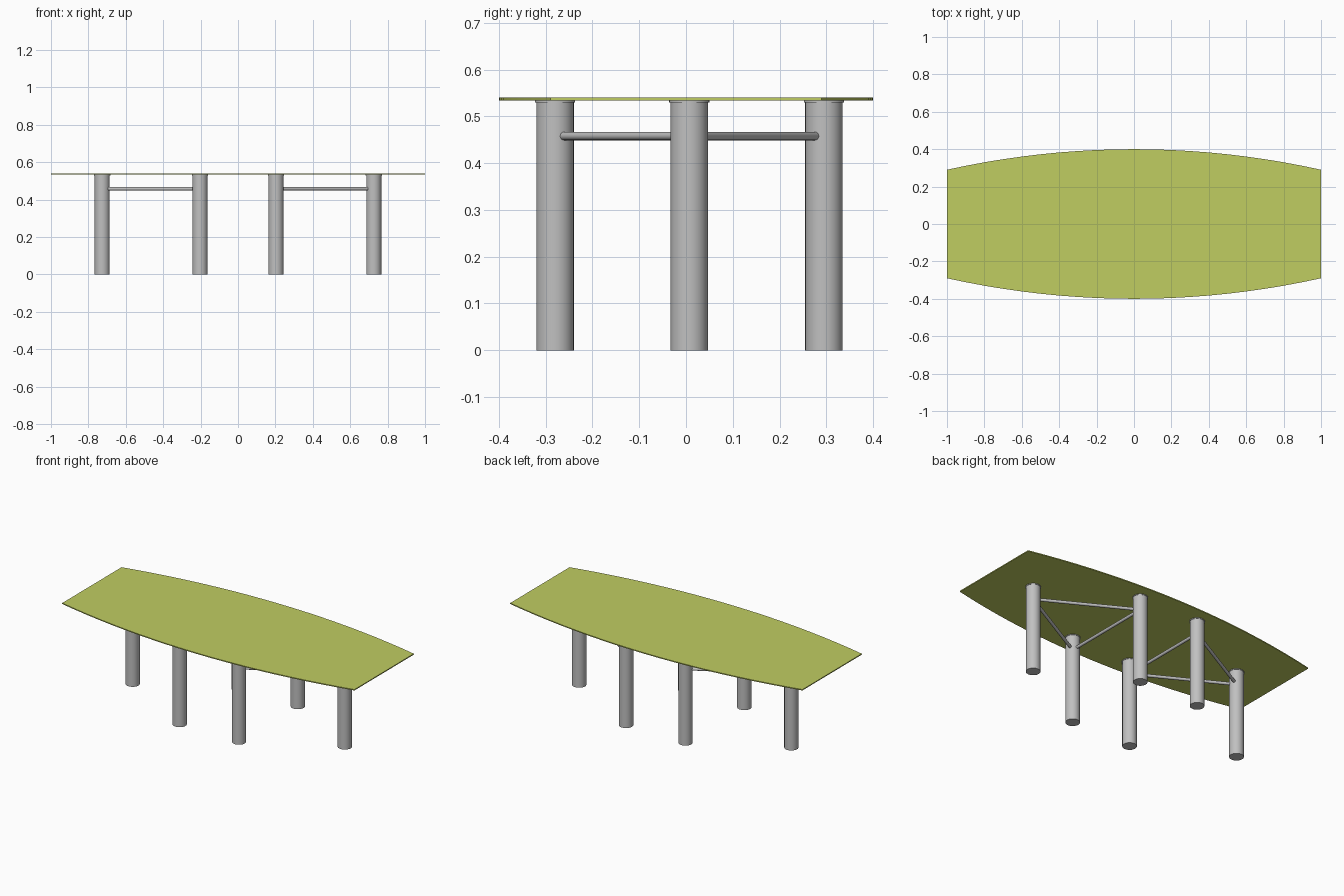
import bpy
import bmesh
import math
from mathutils import Vector

cube = bpy.data.objects.get("Cube")
if cube:
    bpy.data.objects.remove(cube, do_unlink=True)


def make_material(name, color):
    mat = bpy.data.materials.new(name)
    mat.use_nodes = True
    mat.diffuse_color = color
    mat.node_tree.nodes["Principled BSDF"].inputs["Base Color"].default_value = color
    return mat


olive = make_material("olive green", (0.53, 0.61, 0.12, 1))
grey = make_material("light grey", (0.53, 0.53, 0.53, 1))

TOP, UNDER = 0.54, 0.534
LEG_TOP = 0.53
BAR_Z = 0.458


def rod(name, start, end, radius, sides=32):
    """Capped cylinder between two points."""
    a, b = Vector(start), Vector(end)
    bpy.ops.mesh.primitive_cylinder_add(
        vertices=sides, radius=radius, depth=(b - a).length, location=(a + b) / 2,
        rotation=(b - a).to_track_quat("Z", "Y").to_euler())
    obj = bpy.context.object
    obj.name = name
    obj.data.materials.append(grey)
    bpy.ops.object.shade_smooth_by_angle(angle=math.radians(40))
    return obj


def tabletop_half(name, side):
    """Half of a boat-shaped board: curved long edges, straight end."""
    steps = 10
    mid, end = 0.4, 0.29
    radius = (1 + (mid - end) ** 2) / (2 * (mid - end))
    edge = []
    for i in range(steps + 1):
        x = i / steps
        edge.append((side * x, mid - radius + math.sqrt(radius ** 2 - x * x)))
    outline = edge + [(x, -y) for x, y in reversed(edge)]
    bm = bmesh.new()
    face = bm.faces.new([bm.verts.new((x, y, UNDER)) for x, y in outline])
    grown = bmesh.ops.extrude_face_region(bm, geom=[face])["geom"]
    for v in grown:
        if isinstance(v, bmesh.types.BMVert):
            v.co.z = TOP
    bmesh.ops.recalc_face_normals(bm, faces=bm.faces)
    mesh = bpy.data.meshes.new(name)
    bm.to_mesh(mesh)
    bm.free()
    mesh.materials.append(olive)
    obj = bpy.data.objects.new(name, mesh)
    bpy.context.collection.objects.link(obj)


# Each half: board, three legs in a triangle, mounting plates, tie bars
for label, side in (("left", 1), ("right", -1)):
    tabletop_half(f"{label}_tabletop", side)
    legs = {
        "outer": (side * 0.726, 0.007),
        "front": (side * 0.203, -0.28),
        "back": (side * 0.203, 0.295),
    }
    for place, (x, y) in legs.items():
        rod(f"{label}_{place}_leg", (x, y, 0), (x, y, LEG_TOP), 0.04)
        rod(f"{label}_{place}_plate", (x, y, LEG_TOP), (x, y, UNDER), 0.043)
    for p, q in (("outer", "front"), ("outer", "back"), ("front", "back")):
        rod(f"{label}_{p}_{q}_bar", (*legs[p], BAR_Z), (*legs[q], BAR_Z), 0.009, 16)
